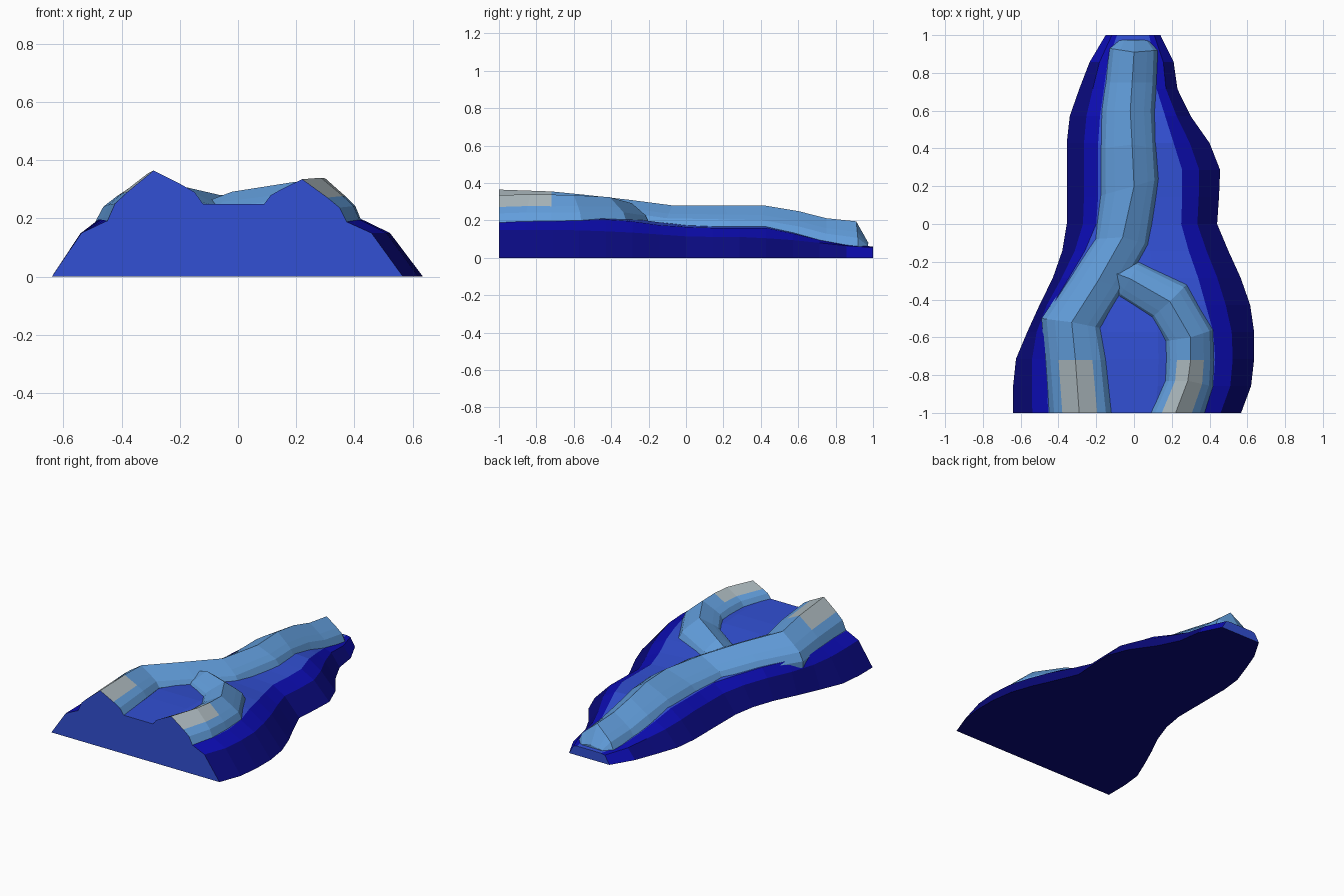
import bpy, bmesh


def srgb(r, g, b):
    f = lambda c: c / 12.92 if c <= 0.04045 else ((c + 0.055) / 1.055) ** 2.4
    return (f(r / 255), f(g / 255), f(b / 255), 1)


mats = []
for name, col in [("navy", (10, 10, 128)), ("dark_blue", (12, 12, 180)),
                  ("royal_blue", (50, 80, 212)), ("steel_blue", (98, 158, 220)),
                  ("pale_grey", (172, 185, 190))]:
    m = bpy.data.materials.new(name)
    m.diffuse_color = srgb(*col)
    mats.append(m)
NAVY, DARK, ROYAL, STEEL, GREY = range(5)


def loft(name, rings, rule, front, back):
    """Skin closed rings; rule(strip, segment) picks the material."""
    bm = bmesh.new()
    vs = [[bm.verts.new(p) for p in ring] for ring in rings]
    n = len(vs[0])
    for i in range(len(vs) - 1):
        for k in range(n):
            j = (k + 1) % n
            f = bm.faces.new((vs[i][k], vs[i][j], vs[i + 1][j], vs[i + 1][k]))
            f.material_index = rule(i, k)
    for ring, mat in ((vs[0], front), (vs[-1], back)):
        bm.faces.new(ring).material_index = mat
    bmesh.ops.recalc_face_normals(bm, faces=bm.faces)
    me = bpy.data.meshes.new(name)
    bm.to_mesh(me)
    bm.free()
    for m in mats:
        me.materials.append(m)
    ob = bpy.data.objects.new(name, me)
    bpy.context.collection.objects.link(ob)
    return ob


# Sloping ground: 15 stations from front to back
left = [(-.64, -.455), (-.64, -.46), (-.625, -.47), (-.565, -.475), (-.50, -.43),
        (-.43, -.345), (-.38, -.26), (-.356, -.20), (-.356, -.19), (-.356, -.19),
        (-.356, -.19), (-.34, -.18), (-.29, -.16), (-.235, -.14), (-.15, -.09)]
right = [(.37, .567), (.42, .62), (.43, .636), (.42, .636), (.38, .615),
         (.34, .565), (.29, .50), (.25, .44), (.255, .45), (.255, .456),
         (.21, .40), (.165, .30), (.12, .23), (.11, .21), (.08, .14)]
heights = [(.15, .19, .25), (.15, .195, .25), (.15, .195, .25), (.147, .20, .245),
           (.142, .205, .23), (.135, .195, .21), (.125, .175, .19), (.115, .165, .175),
           (.112, .16, .17), (.112, .16, .17), (.105, .16, .17), (.095, .13, .14),
           (.08, .095, .10), (.065, .07, .075), (.055, .06, .06)]
rings = []
for i, ((l0, l2), (r2, r0), (z1, z2, zc)) in enumerate(zip(left, right, heights)):
    y = -1 + i / 7
    l1, r1 = l0 + .55 * (l2 - l0), r0 + .55 * (r2 - r0)
    rings.append([(l0, y, 0), (l1, y, z1), (l2, y, z2), (.3 * l2, y, zc),
                  (.3 * r2, y, zc), (r2, y, z2), (r1, y, z1), (r0, y, 0)])


def ground_rule(i, k):
    if k in (2, 3, 4):
        return ROYAL
    if k in (1, 5) or (k in (0, 6) and i == 13):
        return DARK
    return NAVY


loft("ground", rings, ground_rule, ROYAL, ROYAL)


# Ridges: each section is left edge, crest, right edge (x, y), then
# crest height, left base height and right base height
def ridge(name, sections, grey_strips):
    prof = [(1, 0), (.83, .35), (.56, .58)]
    rings = []
    for l, c, r, zc, zl, zr in sections:
        def side(e, ze):
            return [(c[0] + (e[0] - c[0]) * t, c[1] + (e[1] - c[1]) * t,
                     ze + (zc - ze) * h) for t, h in prof]
        zs = min(zl, zr) - .04
        rings.append([(*l, zs)] + side(l, zl) + [(*c, zc)]
                     + side(r, zr)[::-1] + [(*r, zs)])
    loft(name, rings,
         lambda i, k: GREY if i < grey_strips and k in (3, 4) else STEEL, ROYAL, STEEL)


ridge("long_ridge", [
    ((-.45, -1), (-.29, -1), (-.12, -1), .365, .19, .25),
    ((-.47, -.72), (-.31, -.72), (-.15, -.72), .355, .19, .25),
    ((-.49, -.50), (-.33, -.52), (-.18, -.55), .335, .19, .24),
    ((-.34, -.28), (-.19, -.30), (-.05, -.34), .31, .185, .21),
    ((-.21, -.08), (-.06, -.07), (.08, -.11), .28, .16, .175),
    ((-.18, .15), (0, .20), (.13, .24), .28, .155, .165),
    ((-.18, .40), (-.01, .42), (.12, .40), .28, .155, .16),
    ((-.17, .60), (-.02, .60), (.11, .60), .25, .125, .125),
    ((-.15, .75), (-.01, .75), (.12, .75), .212, .085, .085),
    ((-.13, .93), (0, .91), (.125, .92), .195, .06, .06),
    ((-.09, .972), (0, .975), (.08, .972), .08, .055, .055)], 1)

ridge("curved_ridge", [
    ((.09, -1), (.22, -1), (.375, -1), .335, .25, .185),
    ((.165, -.83), (.285, -.83), (.42, -.86), .34, .24, .19),
    ((.17, -.72), (.30, -.72), (.425, -.72), .338, .24, .19),
    ((.165, -.62), (.30, -.60), (.42, -.56), .335, .235, .195),
    ((.09, -.50), (.19, -.41), (.28, -.32), .325, .22, .20),
    ((-.08, -.39), (-.02, -.29), (.03, -.20), .292, .21, .19),
    ((-.12, -.31), (-.10, -.26), (-.11, -.22), .262, .21, .19)], 2)
